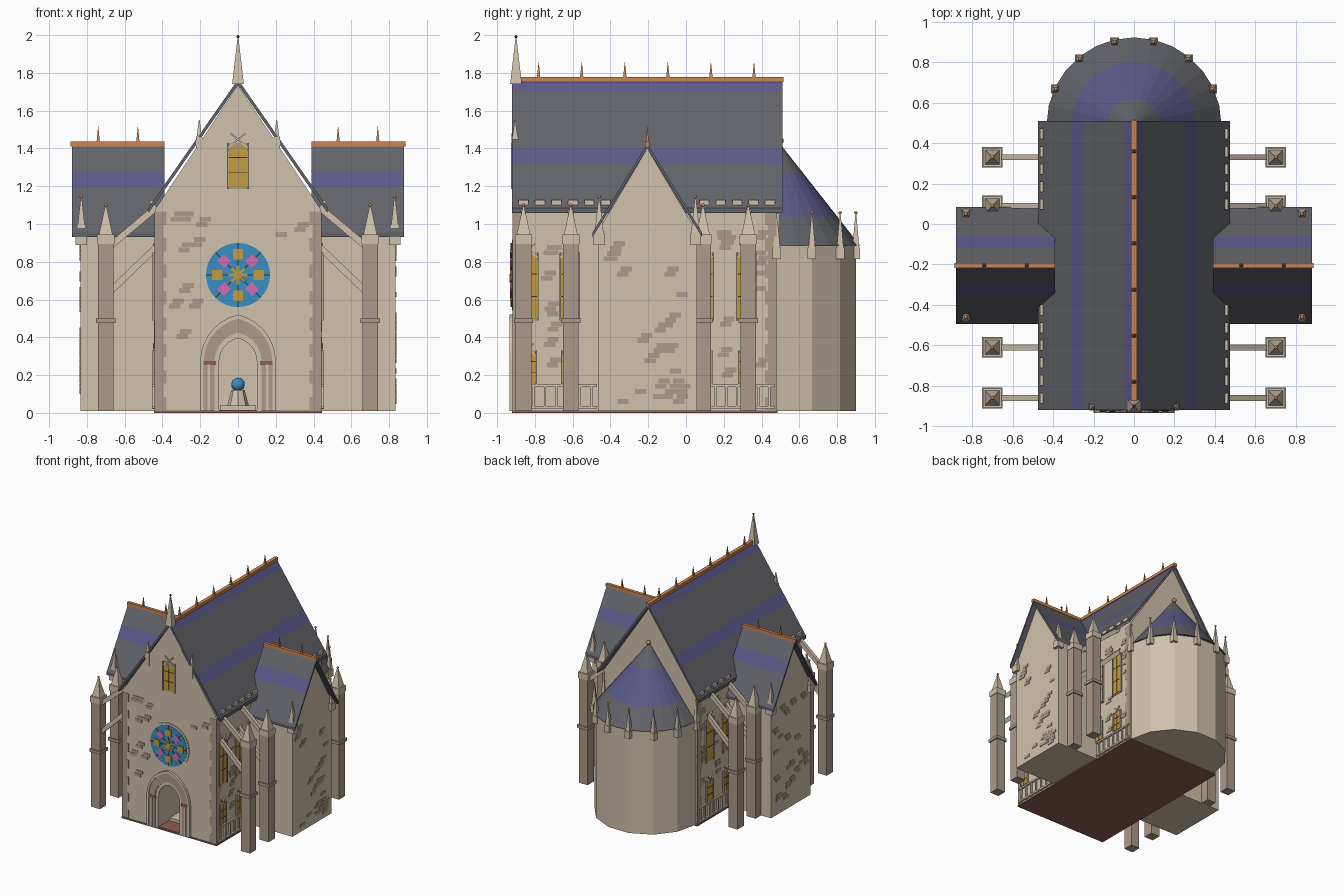
import bpy, bmesh, math, random
from mathutils import Matrix, Vector

if bpy.data.objects.get("Cube"):
    bpy.data.objects.remove(bpy.data.objects["Cube"])
random.seed(4)


def material(name, *rgb):
    lin = [((c / 255 + 0.055) / 1.055) ** 2.4 for c in rgb] + [1]
    m = bpy.data.materials.new(name)
    m.use_nodes = True
    m.diffuse_color = lin
    m.node_tree.nodes["Principled BSDF"].inputs["Base Color"].default_value = lin
    return m


CREAM = material("cream_stone", 208, 193, 172)
TAUPE = material("taupe_stone", 172, 154, 138)
SLATE = material("slate", 98, 99, 105)
VIOLET = material("violet_slate", 92, 90, 138)
COPPER = material("copper", 206, 134, 78)
GOLD = material("gold_glass", 196, 158, 62)
BLUE = material("blue_glass", 56, 142, 196)
PINK = material("pink_glass", 208, 108, 178)
BROWN = material("red_brown_floor", 140, 94, 80)
DARK = material("dark_iron", 58, 50, 46)

parts = {}


def part(name, mat):
    return parts.setdefault(name, (bmesh.new(), mat))[0]


# Extrude a 2D outline along an axis
def prism(name, mat, pts, axis, a, b):
    bm = part(name, mat)
    put = {"x": lambda u, v, d: (d, u, v), "y": lambda u, v, d: (u, d, v),
           "z": lambda u, v, d: (u, v, d)}[axis]
    lo = [bm.verts.new(put(u, v, a)) for u, v in pts]
    hi = [bm.verts.new(put(u, v, b)) for u, v in pts]
    new = [bm.faces.new(lo), bm.faces.new(hi[::-1])]
    for i in range(len(pts)):
        j = (i + 1) % len(pts)
        new.append(bm.faces.new((lo[i], hi[i], hi[j], lo[j])))
    bmesh.ops.recalc_face_normals(bm, faces=new)


def box(name, mat, x0, x1, y0, y1, z0, z1):
    prism(name, mat, [(x0, y0), (x1, y0), (x1, y1), (x0, y1)], "z", z0, z1)


def block(name, mat, x, y, w, z0, z1):
    box(name, mat, x - w / 2, x + w / 2, y - w / 2, y + w / 2, z0, z1)


def strip(p, q, w):
    p, q = Vector(p), Vector(q)
    n = (q - p).orthogonal().normalized() * w / 2
    return [p + n, q + n, q - n, p - n]


def spire(name, mat, x, y, w, z0, z1, tip=0.003, sides=4):
    at = Matrix.Translation((x, y, (z0 + z1) / 2)) @ Matrix.Rotation(math.pi / 4, 4, "Z")
    bmesh.ops.create_cone(part(name, mat), cap_ends=True, segments=sides,
                          radius1=w * 0.707, radius2=tip, depth=z1 - z0, matrix=at)


def ball(name, mat, x, y, z, r):
    bmesh.ops.create_icosphere(part(name, mat), subdivisions=2, radius=r,
                               matrix=Matrix.Translation((x, y, z)))


def circle(r, cz, n=32):
    return [(r * math.cos(i * math.tau / n), cz + r * math.sin(i * math.tau / n)) for i in range(n)]


# Pointed arch outline from right foot over the apex to left foot
def pointed(w, z0, spring, rise, n=7):
    r = (w * w + rise * rise) / (2 * w)
    end = math.acos((r - w) / r)
    arc = [(w - r + r * math.cos(end * i / n), spring + r * math.sin(end * i / n)) for i in range(n)]
    right = [(w, z0)] + arc
    return right + [(0, spring + rise)] + [(-u, v) for u, v in reversed(right)]


def shift(pts, c):
    return [(u + c, v) for u, v in pts]


# Two-light window on a wall plane at d, facing s
def window(axis, c, d, s, z0, z1, w):
    prism("window_frames", TAUPE, shift([(-w, z0), (w, z0), (w, z1), (-w, z1)], c), axis, d, d + s * .004)
    for k in (-1, 1):
        light = pointed(w * .42, z0 + .012, z1 - w * .9, w * .8)
        prism("window_lights", GOLD, shift(light, c + k * w * .48), axis, d, d + s * .008)
        prism("window_hoods", CREAM, strip((c - k * w, z1 - .03), (c + k * w * .7, z1 + w * .9), .008),
              axis, d, d + s * .01)
        prism("window_frames", TAUPE, strip((c + k * w, z0), (c + k * w, z1), .008), axis, d, d + s * .012)
    for t in (.35, .68):
        z = z0 + t * (z1 - z0)
        prism("window_bars", DARK, strip((c - w, z), (c + w, z), .004), axis, d, d + s * .01)


def pinnacle(x, y, z0, z1, w):
    block("pinnacle_corbels", CREAM, x, y, w, z0, z0 + .06)
    spire("pinnacle_spires", CREAM, x, y, w * .8, z0 + .06, z1)
    ball("pinnacle_tips", COPPER, x, y, z1, .009)


def gable_roof(half, eave, apex, t, c=0):
    return shift([(half, eave), (0, apex), (-half, eave), (-half, eave - t), (0, apex - t), (half, eave - t)], c)


# Nave, with its floor slab
box("base_slab", BROWN, -.445, .445, -.92, .485, 0, .012)
prism("nave_walls", CREAM, [(-.44, .01), (.44, .01), (.44, 1.075), (0, 1.735), (-.44, 1.075)], "y", -.915, .48)
prism("nave_roof", SLATE, gable_roof(.475, 1.085, 1.765, .028), "y", -.92, .51)
box("nave_ridge", COPPER, -.015, .015, -.922, .515, 1.752, 1.777)
for i in range(6):
    spire("ridge_finials", COPPER, 0, -.78 + i * .228, .018, 1.775, 1.855, .001)

# Transepts
TY = -.205
for s in (-1, 1):
    prism("transept_walls", CREAM, shift([(-.262, .01), (.262, .01), (.262, .96), (0, 1.4), (-.262, .96)], TY),
          "x", s * .4, s * .835)
    prism("transept_roofs", SLATE, gable_roof(.29, .955, 1.425, .025, TY), "x", s * .39, s * .88)
    prism("transept_ridges", COPPER, [(TY - .013, 1.41), (TY + .013, 1.41), (TY + .013, 1.436), (TY - .013, 1.436)],
          "x", s * .39, s * .886)
    for x in (.53, .74):
        spire("ridge_finials", COPPER, s * x, TY, .018, 1.43, 1.515, .001)
    for y in (TY - .255, TY + .255):
        pinnacle(s * .83, y, .89, 1.145, .06)

# Apse: seven-sided wall, half-cone roof and corner pinnacles
corners = [(.43 * math.cos(math.pi * k / 7), .48 + .43 * math.sin(math.pi * k / 7)) for k in range(8)]
prism("apse_wall", CREAM, corners, "z", .01, .89)
for x, y in corners:
    pinnacle(x, y, .815, 1.06, .045)
bm = part("apse_roof", SLATE)
rim = [bm.verts.new((.432 * math.cos(math.pi * k / 14), .49 + .432 * math.sin(math.pi * k / 14), .885))
       for k in range(15)]
top = bm.verts.new((0, .49, 1.435))
for a, b in zip(rim, rim[1:]):
    bm.faces.new((a, b, top))
bm.faces.new((rim[-1], rim[0], top))
bm.faces.new(rim[::-1])
ball("apse_finial", COPPER, 0, .5, 1.44, .018)

# Flying buttresses, side windows and balustrades
for s in (-1, 1):
    for y in (-.86, -.61, .09, .33):
        x = s * .7
        block("buttress_piers", TAUPE, x, y, .083, .01, .9)
        block("buttress_bands", TAUPE, x, y, .102, .475, .5)
        block("buttress_caps", CREAM, x, y, .092, .895, .945)
        spire("buttress_spires", CREAM, x, y, .072, .945, 1.1)
        ball("pinnacle_tips", COPPER, x, y, 1.1, .009)
        for p, q in (((.43, 1.09), (.68, .88)), ((.43, .88), (.68, .64))):
            prism("flying_arches", CREAM, strip((s * p[0], p[1]), (s * q[0], q[1]), .035), "y", y - .014, y + .014)
    for y in (-.835, -.615, .095, .32):
        window("x", y, s * .44, s, .49, .85, .05)
        window("x", y, s * .44, s, .15, .33, .042)
    for y0, y1 in ((-.9, -.47), (.07, .47)):
        for z in (.03, .145):
            prism("balustrades", CREAM, strip((y0, z), (y1, z), .014), "x", s * .44, s * .455)
        for i in range(7):
            y = y0 + (y1 - y0) * (i + .5) / 7
            prism("balustrades", TAUPE, strip((y, .02), (y, .14), .012), "x", s * .44, s * .452)
    # Snow guards along the eaves
    for i in range(16):
        y = -.86 + i * .087
        if abs(y - TY) > .22:
            box("snow_guards", CREAM, s * .45, s * .465, y - .026, y + .026, 1.1, 1.128)

# Portal: stepped pointed arches around an open doorway
for name, mat, w, iw, rise, irise, d in (("portal_hood", CREAM, .2, .182, .25, .228, .935),
                                         ("portal_arch", TAUPE, .182, .125, .228, .155, .928),
                                         ("portal_lining", CREAM, .125, .1, .155, .125, .921)):
    prism(name, mat, pointed(w, .01, .27, rise) + pointed(iw, .01, .27, irise)[::-1], "y", -.91, -d)
for s in (-1, 1):
    prism("portal_capitals", BROWN, strip((s * .12, .265), (s * .19, .265), .022), "y", -.91, -.932)
    prism("portal_shafts", CREAM, strip((s * .155, .01), (s * .155, .255), .014), "y", -.91, -.934)
prism("doorway_cutter", CREAM, pointed(.1, .013, .27, .125), "y", -.95, -.45)
box("doorway_floor", BROWN, -.1, .1, -.914, -.45, .011, .016)
block("font_step", CREAM, 0, -.68, .19, .016, .04)
spire("font_pedestal", CREAM, 0, -.68, .08, .04, .12, .035, 8)
ball("font_orb", BLUE, 0, -.68, .15, .037)

# Rose window
RZ = .73
prism("rose_ring", CREAM, circle(.188, RZ), "y", -.91, -.922)
prism("rose_glass", BLUE, circle(.17, RZ), "y", -.92, -.925)
for i in range(8):
    a = i * math.pi / 4
    ray = lambda r: (r * math.cos(a), RZ + r * math.sin(a))
    prism("rose_spokes", DARK, strip(ray(.02), ray(.17), .007), "y", -.924, -.928)
    if i % 2:
        prism("pink_petals", PINK, strip(ray(.078), ray(.132), .052), "y", -.924, -.932)
    else:
        prism("gold_petals", GOLD, strip(ray(.082), ray(.138), .054), "y", -.924, -.932)
    prism("rose_star", GOLD, strip(ray(0), ray(.05), .014), "y", -.924, -.931 - i * .0003)

# Front gable: window, flank pinnacles and crowning spire
window("y", 0, -.915, -1, 1.185, 1.43, .055)
for x in (-.205, .205):
    block("gable_posts", CREAM, x, -.905, .034, 1.35, 1.46)
    spire("gable_spires", CREAM, x, -.905, .028, 1.46, 1.55)
block("crown_collar", COPPER, 0, -.9, .048, 1.765, 1.785)
spire("crown_spire", CREAM, 0, -.9, .062, 1.74, 1.99)
ball("crown_tip", DARK, 0, -.9, 1.992, .008)

# Alternating corner stones
for i in range(15):
    z, w = .015 + i * .07, (.062, .045)[i % 2]
    for s in (-1, 1):
        prism("corner_stones", TAUPE, strip((s * (.44 - w), z + .035), (s * .441, z + .035), .07), "y", -.914, -.918)
        for e, f in ((-.917, w), (.48, -w)):
            prism("corner_stones", TAUPE, strip((e, z + .035), (e + f, z + .035), .07), "x", s * .43, s * .443)


# Scattered proud bricks
def bricks(axis, d, s, u0, u1, z0, z1, count, clear=lambda u, z: True):
    for _ in range(count):
        u, z = random.uniform(u0, u1), z0 + .027 * random.randrange(int((z1 - z0) / .027))
        if clear(u, z):
            for k in range(random.choice((1, 2, 2))):
                v = u + k * .018
                prism("proud_bricks", TAUPE, strip((v - .03, z + k * .027), (v + .03, z + k * .027), .026),
                      axis, d, d + s * .004)


bricks("y", -.915, -1, -.34, .33, .08, 1.1, 30,
       lambda u, z: math.hypot(u, z - RZ) > .25 and (abs(u) > .25 or z > .56))
for s in (-1, 1):
    bricks("x", s * .835, s, TY - .22, TY + .2, .06, .9, 22)
    bricks("x", s * .44, s, -.74, -.7, .2, 1, 8)
    bricks("x", s * .44, s, .19, .23, .2, 1, 8)
    bricks("x", s * .44, s, .39, .4, .2, 1, 6)

# Violet slate courses on the roofs
for name, bands in (("nave_roof", ((1.32, 1.4), (1.7, 1.77))), ("transept_roofs", ((1.19, 1.28),)),
                    ("apse_roof", ((1.04, 1.27),))):
    bm = part(name, SLATE)
    for z in [z for band in bands for z in band]:
        bmesh.ops.bisect_plane(bm, geom=bm.verts[:] + bm.edges[:] + bm.faces[:],
                               plane_co=(0, 0, z), plane_no=(0, 0, 1))
    bm.normal_update()
    for f in bm.faces:
        z = f.calc_center_median().z
        f.material_index = int(f.normal.z > .2 and any(lo < z < hi for lo, hi in bands))

# Turn the collected parts into objects
made = {}
for name, (bm, mat) in parts.items():
    mesh = bpy.data.meshes.new(name)
    bm.to_mesh(mesh)
    bm.free()
    mesh.materials.append(mat)
    if name in ("nave_roof", "transept_roofs", "apse_roof"):
        mesh.materials.append(VIOLET)
    if name in ("font_orb", "apse_finial", "pinnacle_tips", "crown_tip"):
        mesh.shade_smooth()
    made[name] = bpy.data.objects.new(name, mesh)
    bpy.context.collection.objects.link(made[name])

# Open the doorway
cut = made["nave_walls"].modifiers.new("doorway", "BOOLEAN")
cut.operation, cut.object = "DIFFERENCE", made["doorway_cutter"]
made["doorway_cutter"].hide_render = True
walls = made["nave_walls"].evaluated_get(bpy.context.evaluated_depsgraph_get())
carved = bpy.data.meshes.new_from_object(walls)
made["nave_walls"].modifiers.clear()
made["nave_walls"].data = carved
bpy.data.objects.remove(made["doorway_cutter"])
